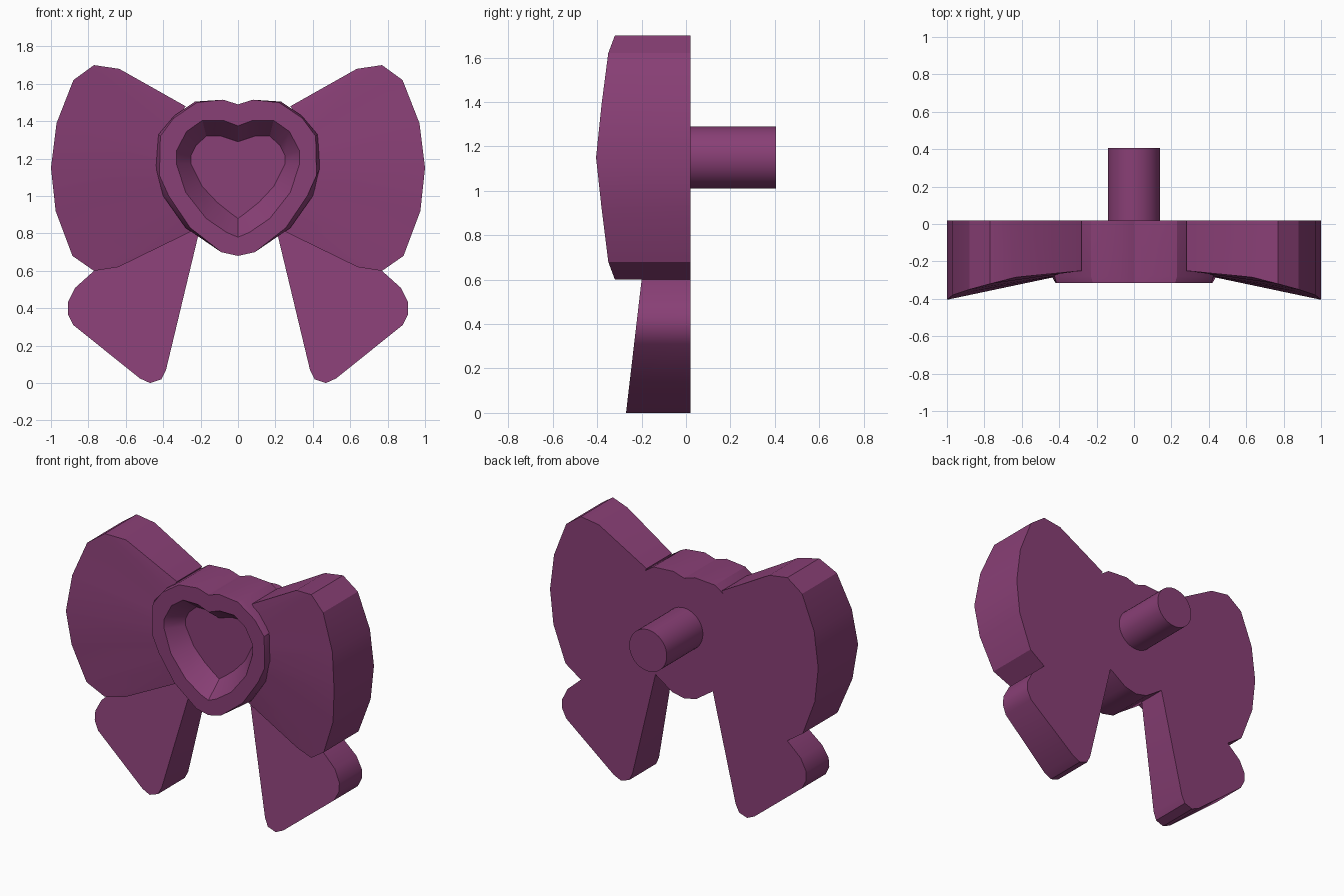
import bpy, bmesh, math

if "Cube" in bpy.data.objects:
    bpy.data.objects.remove(bpy.data.objects["Cube"])

BACK = 0.02
mat = bpy.data.materials.new("plum")
mat.diffuse_color = (0.25, 0.05, 0.18, 1)
mat.use_nodes = True
mat.node_tree.nodes["Principled BSDF"].inputs["Base Color"].default_value = mat.diffuse_color


def finish(ob, angle=30):
    ob.data.materials.append(mat)
    bpy.ops.object.select_all(action='DESELECT')
    ob.select_set(True)
    bpy.context.view_layer.objects.active = ob
    bpy.ops.object.shade_smooth_by_angle(angle=math.radians(angle))


def make(name, build, mirror=False, angle=30):
    bm = bmesh.new()
    build(bm)
    bmesh.ops.recalc_face_normals(bm, faces=bm.faces)
    me = bpy.data.meshes.new(name)
    bm.to_mesh(me)
    bm.free()
    ob = bpy.data.objects.new(name, me)
    bpy.context.collection.objects.link(ob)
    finish(ob, angle)
    if mirror:
        ob.modifiers.new("mirror", 'MIRROR')
    return ob


def bridge(bm, a, b):
    n = len(a)
    for i in range(n):
        j = (i + 1) % n
        bm.faces.new((a[i], a[j], b[j], b[i]))


# Bow loops: dished front between an inner and an outer edge, points are (x, y, z)
outer = [(.635, -.285, 1.68), (.77, -.32, 1.70), (.88, -.35, 1.62), (.97, -.38, 1.39),
         (1, -.405, 1.15), (.975, -.38, .92), (.885, -.35, .68), (.77, -.32, .60), (.64, -.285, .62)]
inner = [(.28, -.25, 1.48), (.32, -.255, 1.42), (.36, -.26, 1.33), (.375, -.27, 1.25),
         (.375, -.272, 1.15), (.36, -.27, 1.05), (.33, -.26, .97), (.28, -.255, .90), (.21, -.25, .83)]


def bow_loop(bm):
    fo, fi = ([bm.verts.new(p) for p in ring] for ring in (outer, inner))
    bo, bi = ([bm.verts.new((x, BACK, z)) for x, y, z in ring] for ring in (outer, inner))
    for o, i in ((fo, fi), (bo, bi)):
        for k in range(len(o) - 1):
            bm.faces.new((o[k], o[k + 1], i[k + 1], i[k]))
    bridge(bm, fo + fi[::-1], bo + bi[::-1])


make("bow_loops", bow_loop, mirror=True)

# Ribbon tails: front leans forward towards the bottom
tail = [(.21, .80), (.385, .07), (.41, .02), (.47, 0), (.525, .025), (.88, .31), (.91, .37),
        (.91, .43), (.87, .51), (.77, .60), (.62, .72), (.33, .95), (.24, .86)]


def ribbon_tail(bm):
    front = [bm.verts.new((x, -.27 + .117 * z, z)) for x, z in tail]
    back = [bm.verts.new((x, BACK, z)) for x, z in tail]
    bm.faces.new(front)
    bm.faces.new(back)
    bridge(bm, front, back)


make("ribbon_tails", ribbon_tail, mirror=True)

# Heart knot: half outlines (x, z) lofted from the back, over the rim, into the recess
side = [(0, 1.49), (.08, 1.515), (.23, 1.505), (.34, 1.43), (.425, 1.33),
        (.44, 1.15), (.40, 1.0), (.28, .83), (.09, .70), (0, .68)]
rim = [(0, 1.49), (.08, 1.515), (.22, 1.50), (.345, 1.415), (.415, 1.32),
       (.42, 1.11), (.37, 1.0), (.255, .83), (.09, .70), (0, .68)]
lip = [(0, 1.375), (.08, 1.405), (.19, 1.405), (.275, 1.345), (.33, 1.24),
       (.33, 1.175), (.28, 1.02), (.17, .88), (.06, .805), (0, .78)]
floor = [(0, 1.29), (.09, 1.32), (.17, 1.32), (.225, 1.27), (.25, 1.22),
         (.25, 1.17), (.19, 1.05), (.11, .965), (.035, .905), (0, .88)]


def heart(bm):
    loops = []
    for half, y in ((side, BACK), (side, -.28), (rim, -.315), (lip, -.315), (floor, -.20)):
        full = half + [(-x, z) for x, z in half[-2:0:-1]]
        loops.append([bm.verts.new((x, y, z)) for x, z in full])
    for a, b in zip(loops, loops[1:]):
        bridge(bm, a, b)
    bm.faces.new(loops[0])
    bm.faces.new(loops[-1])


make("heart_knot", heart)

# Round peg on the back
bpy.ops.mesh.primitive_cylinder_add(vertices=40, radius=.14, depth=.405,
                                    location=(0, .2025, 1.15), rotation=(math.pi / 2, 0, 0))
peg = bpy.context.object
peg.name = "back_peg"
finish(peg)
